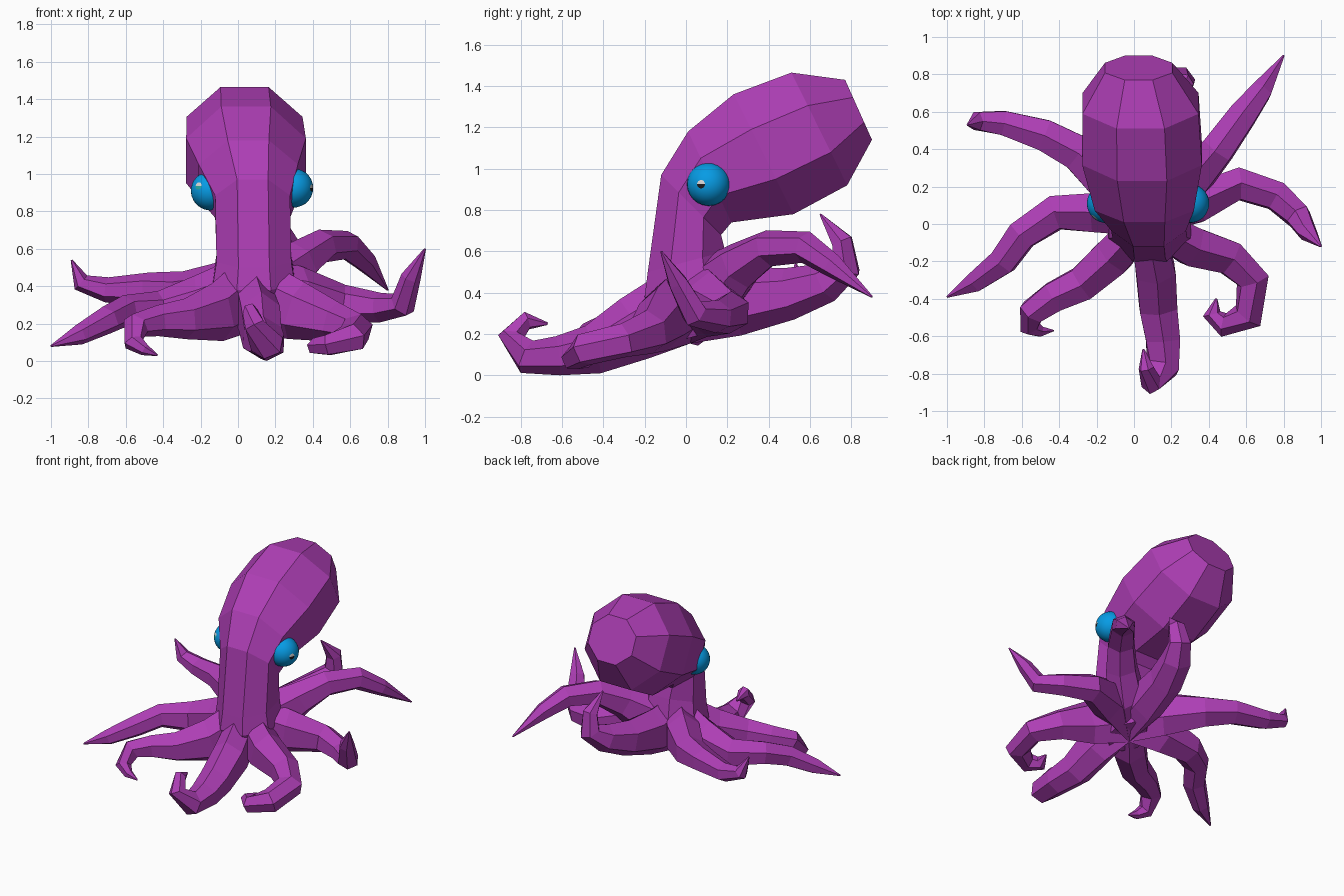
import bpy, bmesh, math
from mathutils import Vector, Matrix


def material(name, rgb):
    m = bpy.data.materials.new(name)
    m.diffuse_color = (*rgb, 1)
    return m


PURPLE = material("purple skin", (0.42, 0.048, 0.46))
BLUE = material("eye blue", (0.002, 0.33, 0.78))
BLACK = material("pupil black", (0.01, 0.01, 0.012))
PALE = material("glint pale", (0.7, 0.7, 0.7))
TEAL = material("iris teal", (0.02, 0.42, 0.38))


def finish(name, bm, mats):
    bmesh.ops.recalc_face_normals(bm, faces=bm.faces)
    me = bpy.data.meshes.new(name)
    bm.to_mesh(me)
    bm.free()
    for m in mats:
        me.materials.append(m)
    ob = bpy.data.objects.new(name, me)
    bpy.context.collection.objects.link(ob)
    return ob


def loft(name, rings):
    """Bridge a series of equal-sized vertex rings and cap both ends."""
    bm = bmesh.new()
    loops = [[bm.verts.new(p) for p in ring] for ring in rings]
    n = len(loops[0])
    for a, b in zip(loops, loops[1:]):
        for i in range(n):
            j = (i + 1) % n
            bm.faces.new((a[i], a[j], b[j], b[i]))
    bm.faces.new(loops[0])
    bm.faces.new(loops[-1])
    return finish(name, bm, [PURPLE])


# Head and neck: eight-sided rings: front (y, z), back (y, z), half width, centre x
BODY = [
    ((-0.10, 0.15), (0.16, 0.22), 0.13, 0.08),
    ((-0.20, 0.38), (0.22, 0.46), 0.22, 0.085),
    ((-0.185, 0.50), (0.19, 0.60), 0.20, 0.085),
    ((-0.12, 0.97), (0.17, 0.68), 0.20, 0.078),
    ((0.01, 1.18), (0.22, 0.74), 0.265, 0.055),
    ((0.23, 1.36), (0.52, 0.78), 0.32, 0.043),
    ((0.51, 1.465), (0.78, 0.92), 0.31, 0.035),
    ((0.77, 1.43), (0.90, 1.14), 0.18, 0.025),
]
K = 1 / math.cos(math.pi / 8)
body_rings = []
for f, b, w, cx in BODY:
    front, back = Vector((cx, *f)), Vector((cx, *b))
    mid, half = (front + back) / 2, (front - back) / 2
    body_rings.append([
        mid + half * K * math.cos(t) + Vector((w * K * math.sin(t), 0, 0))
        for t in [math.pi / 8 + i * math.pi / 4 for i in range(8)]])
loft("head_and_neck", body_rings)


def arm(name, path):
    """Six-sided tapering arm along points (x, y, z, radius), webbed tall to the neck."""
    path = [(0.06, 0.02, 0.37, 0.09)] + path
    pts = [Vector(p[:3]) for p in path]
    rings = []
    up = Vector((0, 0, 1))
    for i, p in enumerate(pts):
        d_in = (p - pts[i - 1]).normalized() if i else Vector()
        d_out = (pts[i + 1] - p).normalized() if i < len(pts) - 1 else Vector()
        t = (d_in + d_out).normalized()
        if i == 0:
            t.z = 0
            t.normalize()
        up = (up - t * up.dot(t)).normalized()
        side = t.cross(up)
        tall = (2.4, 1.45, 1.15)[i] if i < 3 else 1.0
        r = path[i][3]
        rings.append([p + up * r * tall * math.cos(a) + side * r * 1.1 * math.sin(a)
                      for a in [k * math.pi / 3 for k in range(6)]])
    loft(name, rings)


# Eight arms, each with its own pose
arm("front_arm", [(0.115, -0.25, 0.225, 0.11), (0.13, -0.45, 0.125, 0.105),
                  (0.155, -0.62, 0.095, 0.095), (0.155, -0.77, 0.09, 0.085),
                  (0.09, -0.845, 0.19, 0.06), (0.065, -0.77, 0.265, 0.042),
                  (0.05, -0.67, 0.25, 0.006)])
arm("front_right_arm", [(0.31, -0.12, 0.27, 0.11), (0.51, -0.18, 0.21, 0.095),
                        (0.635, -0.30, 0.17, 0.085), (0.61, -0.49, 0.125, 0.08),
                        (0.48, -0.54, 0.085, 0.06), (0.415, -0.48, 0.08, 0.045),
                        (0.44, -0.40, 0.10, 0.006)])
arm("right_arm", [(0.33, 0.11, 0.345, 0.11), (0.56, 0.215, 0.305, 0.09),
                  (0.76, 0.15, 0.285, 0.08), (0.88, 0.04, 0.30, 0.068),
                  (0.925, -0.04, 0.45, 0.05), (1.0, -0.12, 0.60, 0.005)])
arm("back_right_arm", [(0.20, 0.15, 0.42, 0.12), (0.33, 0.26, 0.53, 0.105),
                       (0.45, 0.40, 0.615, 0.09), (0.58, 0.58, 0.62, 0.078),
                       (0.68, 0.71, 0.53, 0.058), (0.80, 0.90, 0.38, 0.005)])
arm("back_arm", [(0.10, 0.26, 0.36, 0.115), (0.14, 0.50, 0.395, 0.11),
                 (0.20, 0.68, 0.45, 0.098), (0.25, 0.775, 0.52, 0.075),
                 (0.26, 0.755, 0.65, 0.055), (0.23, 0.65, 0.78, 0.005)])
arm("back_left_arm", [(-0.11, 0.19, 0.36, 0.115), (-0.30, 0.38, 0.365, 0.10),
                      (-0.48, 0.475, 0.385, 0.088), (-0.70, 0.54, 0.38, 0.068),
                      (-0.84, 0.55, 0.42, 0.05), (-0.89, 0.53, 0.54, 0.005)])
arm("left_arm", [(-0.20, 0.06, 0.30, 0.11), (-0.42, 0.06, 0.265, 0.095),
                 (-0.60, -0.06, 0.27, 0.083), (-0.70, -0.20, 0.22, 0.075),
                 (-0.85, -0.31, 0.14, 0.055), (-1.0, -0.39, 0.08, 0.005)])
arm("front_left_arm", [(-0.11, -0.17, 0.26, 0.11), (-0.28, -0.32, 0.225, 0.095),
                       (-0.43, -0.39, 0.215, 0.083), (-0.545, -0.47, 0.19, 0.07),
                       (-0.56, -0.55, 0.10, 0.05), (-0.50, -0.575, 0.06, 0.03),
                       (-0.43, -0.57, 0.03, 0.004)])

# Eyes: round balls with a tiny pupil and glint around the gaze pole
EYES = (("left_eye", (-0.147, 0.11, 0.91), (-0.62, -0.74, 0.25), [BLUE, TEAL, PALE]),
        ("right_eye", (0.297, 0.11, 0.925), (0.93, -0.36, 0.0), [BLUE, BLACK, PALE]))
for name, centre, look, mats in EYES:
    bm = bmesh.new()
    bmesh.ops.create_uvsphere(bm, u_segments=24, v_segments=16, radius=0.105)
    centre, look = Vector(centre), Vector(look).normalized()
    turn = look.to_track_quat('Z', 'Y').to_matrix().to_4x4()
    bmesh.ops.transform(bm, matrix=Matrix.Translation(centre) @ turn, verts=bm.verts)
    for f in bm.faces:
        f.smooth = True
        d = (f.calc_center_median() - centre).normalized()
        if d.dot(look) > 0.985:
            f.material_index = 2 if d.z > look.z else 1
    finish(name, bm, mats)
